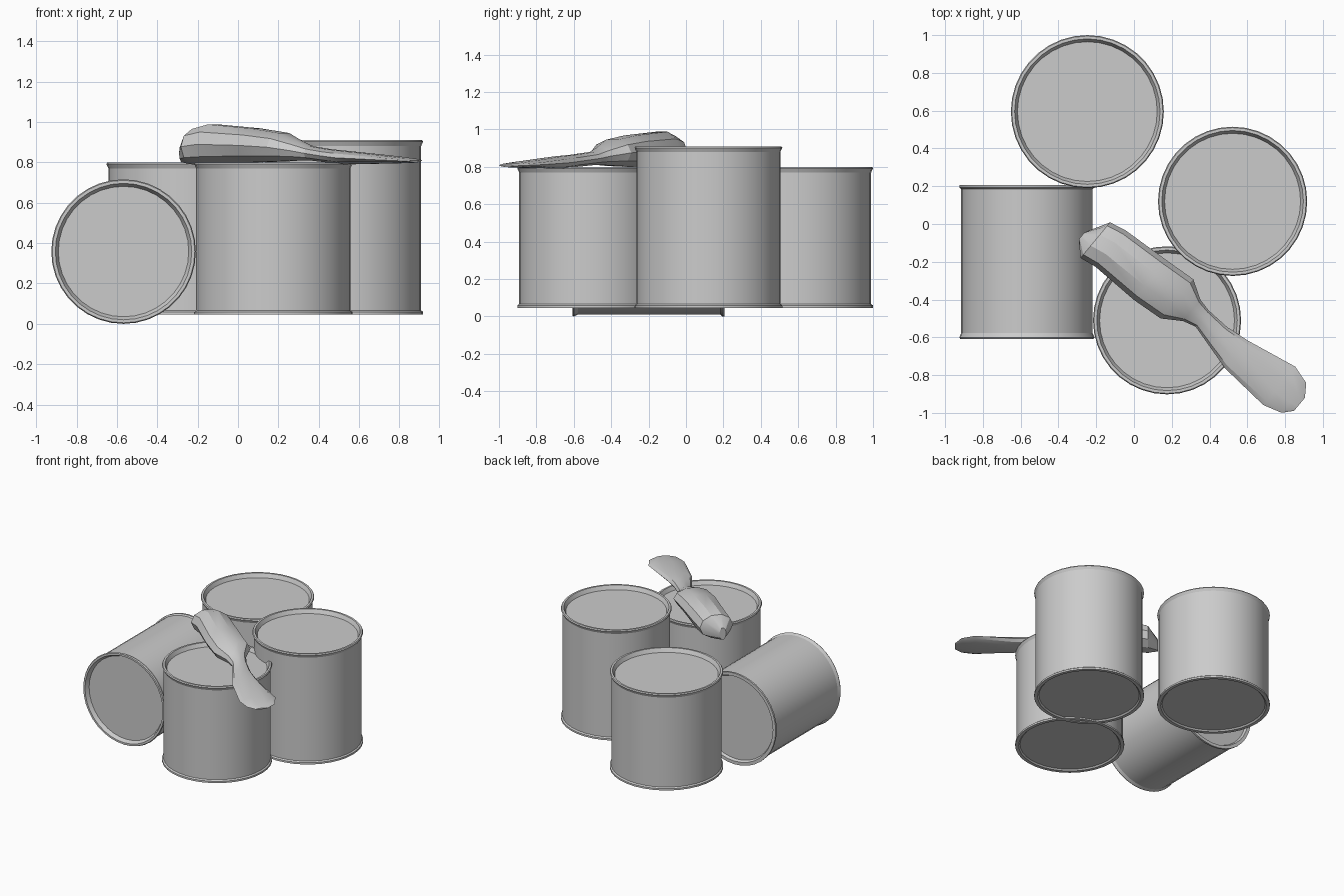
import bpy, bmesh, math
from mathutils import Matrix, Vector

cube = bpy.data.objects.get("Cube")
if cube:
    bpy.data.objects.remove(cube, do_unlink=True)

grey = bpy.data.materials.new("plain grey")
grey.use_nodes = True
grey.diffuse_color = (0.6, 0.6, 0.6, 1)
grey.node_tree.nodes["Principled BSDF"].inputs["Base Color"].default_value = (0.6, 0.6, 0.6, 1)


def finish(name, bm, angle):
    bmesh.ops.recalc_face_normals(bm, faces=bm.faces)
    mesh = bpy.data.meshes.new(name)
    bm.to_mesh(mesh)
    bm.free()
    mesh.materials.append(grey)
    obj = bpy.data.objects.new(name, mesh)
    bpy.context.collection.objects.link(obj)
    bpy.ops.object.select_all(action='DESELECT')
    obj.select_set(True)
    bpy.context.view_layer.objects.active = obj
    bpy.ops.object.shade_smooth_by_angle(angle=math.radians(angle))
    return obj


def loft(bm, rings):
    """Skin a list of equal point rings and cap both ends."""
    loops = [[bm.verts.new(p) for p in ring] for ring in rings]
    for a, b in zip(loops, loops[1:]):
        for i in range(len(a)):
            j = (i + 1) % len(a)
            bm.faces.new((a[i], a[j], b[j], b[i]))
    bm.faces.new(loops[0])
    bm.faces.new(loops[-1])


def can(name, radius, height, place, base_recess=0.01, sides=36):
    """Tin with rolled rims and a sunken lid at the top."""
    body = radius - 0.01
    inner = radius - 0.035
    profile = [(inner, base_recess), (inner + 0.01, 0), (radius, 0), (radius, 0.014),
               (body, 0.022), (body, height - 0.03), (radius, height - 0.008),
               (radius - 0.005, height), (inner + 0.015, height), (inner, height - 0.03)]
    rings = [[(r * math.cos(math.tau * i / sides), r * math.sin(math.tau * i / sides), z)
              for i in range(sides)] for r, z in profile]
    bm = bmesh.new()
    loft(bm, rings)
    bmesh.ops.transform(bm, matrix=place, verts=bm.verts)
    return finish(name, bm, 20)


# Three standing tins
can("front_can", 0.392, 0.755, Matrix.Translation((0.175, -0.51, 0.045)))
can("back_can", 0.405, 0.755, Matrix.Translation((-0.247, 0.595, 0.045)))
can("tall_can", 0.395, 0.865, Matrix.Translation((0.522, 0.12, 0.045)))

# Tin lying on its side, lid facing the front
can("fallen_can", 0.358, 0.815,
    Matrix.Translation((-0.567, 0.207, 0.358)) @ Matrix.Rotation(math.radians(90), 4, 'X'),
    base_recess=0.02)

# Spreading knife resting across the front tin:
# distance along, right edge, left edge, underside, top
sections = [
    (-0.07, -0.06, -0.01, 0.80, 0.89),
    (0.00, -0.13, 0.115, 0.79, 0.965),
    (0.09, -0.115, 0.135, 0.79, 0.988),
    (0.36, -0.12, 0.152, 0.80, 0.968),
    (0.53, -0.105, 0.165, 0.805, 0.945),
    (0.63, -0.04, 0.105, 0.81, 0.905),
    (0.70, -0.02, 0.09, 0.81, 0.88),
    (0.83, -0.055, 0.085, 0.80, 0.865),
    (0.96, -0.09, 0.10, 0.79, 0.855),
    (1.24, -0.11, 0.154, 0.795, 0.83),
    (1.34, -0.08, 0.125, 0.797, 0.82),
    (1.385, -0.03, 0.06, 0.80, 0.81),
]
start = Vector((-0.2, -0.08, 0))
along = Vector((0.77, -0.64, 0))
across = Vector((0.64, 0.77, 0))
rings = []
for t, right, left, low, high in sections:
    ring = []
    for i in range(10):
        a = math.tau * i / 10
        s = (left + right) / 2 + (left - right) / 2 * math.cos(a)
        z = (low + high) / 2 + (high - low) / 2 * math.sin(a) / math.sin(math.radians(72))
        ring.append(start + along * t + across * s + Vector((0, 0, z)))
    rings.append(ring)
bm = bmesh.new()
loft(bm, rings)
finish("spreading_knife", bm, 25)
